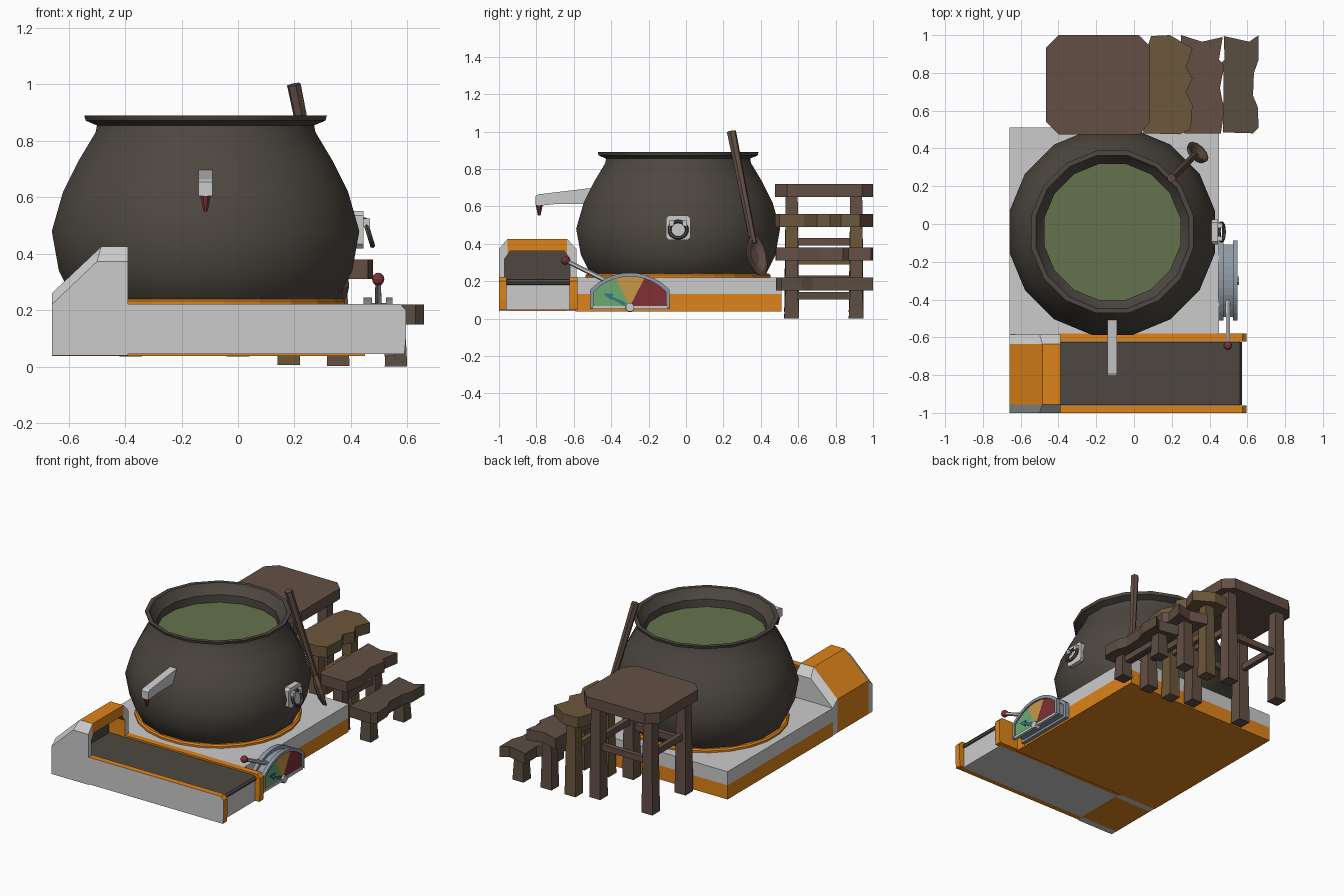
import bpy, bmesh
from math import pi, cos, sin, radians
from mathutils import Vector

if "Cube" in bpy.data.objects:
    bpy.data.objects.remove(bpy.data.objects["Cube"])


def mat(name, *c):
    m = bpy.data.materials.new(name)
    m.diffuse_color = (*c, 1)
    m.use_nodes = True
    m.node_tree.nodes["Principled BSDF"].inputs["Base Color"].default_value = m.diffuse_color
    return m


IRON = mat("iron", .075, .064, .052)
ORANGE = mat("orange", .73, .23, .01)
WOOD = mat("wood", .125, .078, .06)
WOOD2 = mat("wood_light", .15, .095, .045)
WOOD3 = mat("wood_dark", .105, .075, .053)
SOUP = mat("soup", .13, .17, .075)
RED = mat("red", .21, .03, .035)
GREEN = mat("green", .15, .4, .17)
YELLOW = mat("yellow", .58, .32, .06)
TEAL = mat("teal", .03, .2, .25)
STEEL = mat("steel", .27, .32, .37)


def loft(name, rings, *mats, pick=None, smooth=False):
    """Join equal rings of points with quads and cap both ends."""
    bm = bmesh.new()
    vs = [[bm.verts.new(p) for p in r] for r in rings]
    n = len(vs[0])
    for a, b in zip(vs, vs[1:]):
        for i in range(n):
            bm.faces.new((a[i], a[(i + 1) % n], b[(i + 1) % n], b[i]))
    bm.faces.new(vs[0])
    bm.faces.new(vs[-1])
    bmesh.ops.recalc_face_normals(bm, faces=bm.faces)
    if pick:
        for f in bm.faces:
            f.material_index = pick(f)
    me = bpy.data.meshes.new(name)
    bm.to_mesh(me)
    bm.free()
    for m in mats:
        me.materials.append(m)
    ob = bpy.data.objects.new(name, me)
    bpy.context.collection.objects.link(ob)
    if smooth:
        activate(ob)
        bpy.ops.object.shade_smooth_by_angle(angle=radians(32))
    return ob


def activate(ob):
    bpy.ops.object.select_all(action='DESELECT')
    ob.select_set(True)
    bpy.context.view_layer.objects.active = ob


def prism(name, pts, axis, a, b, *mats, pick=None):
    def put(p, t):
        q = list(p)
        q.insert(axis, t)
        return q
    return loft(name, [[put(p, t) for p in pts] for t in (a, b)], *mats, pick=pick)


def box(name, x0, x1, y0, y1, z0, z1, *mats):
    return prism(name, [(x0, y0), (x1, y0), (x1, y1), (x0, y1)], 2, z0, z1, *mats)


def circle(x, y, z, r, n):
    r /= cos(pi / n)
    return [(x + r * cos((2 * i + 1) * pi / n), y + r * sin((2 * i + 1) * pi / n), z) for i in range(n)]


def rod(name, p, q, r0, r1, n, *mats):
    p, q = Vector(p), Vector(q)
    rot = (q - p).to_track_quat('Z', 'Y')
    return loft(name, [[c + rot @ Vector(v) for v in circle(0, 0, 0, r, n)]
                       for c, r in ((p, r0), (q, r1))], *mats)


# Cauldron, soup and base ring
CX, CY = -.115, -.042
profile = [(.42, .2), (.47, .24), (.52, .34), (.545, .48), (.505, .62), (.45, .73), (.39, .83), (.385, .855),
           (.425, .872), (.43, .89), (.405, .89), (.395, .87), (.36, .83), (.36, .76)]
loft("cauldron", [circle(CX, CY, z, r, 16) for r, z in profile], IRON, smooth=True)
loft("soup", [circle(CX, CY, z, .365, 16) for z in (.765, .78)], SOUP)
loft("cauldron_ring", [circle(CX, CY, z, r, 24) for r, z in ((.495, .21), (.495, .232), (.485, .24))], ORANGE)

# Platform
box("platform_bottom", -.66, .45, -.59, .51, .037, .13, ORANGE)
box("platform_top", -.66, .45, -.59, .51, .13, .22)

# Conveyor
rail = [(-.4, .045), (.59, .045), (.595, .1), (.595, .2), (.575, .222), (-.4, .222)]
prism("front_rail", rail, 1, -1, -.96, ORANGE, None, pick=lambda f: int(f.normal.y < -.9))
prism("back_rail", rail, 1, -.622, -.58, ORANGE)
box("conveyor_body", -.42, .56, -.965, -.615, .045, .18)
prism("belt", [(-.5, .175), (.55, .175), (.567, .182), (.572, .195), (.562, .208), (.545, .212), (-.5, .212)],
      1, -.958, -.624, IRON)

# Conveyor hood with an opening for the belt
full = [(-.66, .04), (-.66, .26), (-.485, .425), (-.39, .425), (-.39, .04)]
low = [(-.66, .04), (-.66, .22), (-.5, .372), (-.39, .372), (-.39, .04)]
hood = loft("hood", [[(x, y, z) for x, z in s] for y, s in
                     ((-1, low), (-.955, full), (-.635, full), (-.585, low))],
            ORANGE, None, pick=lambda f: int(abs(f.calc_center_median().y + .795) > .1))
cut = prism("hood_cutter", [(-.97, .1), (-.62, .1), (-.62, .32), (-.65, .36), (-.94, .36), (-.97, .32)],
            0, -.52, -.3, IRON)
mod = hood.modifiers.new("opening", 'BOOLEAN')
mod.operation, mod.object, mod.solver = 'DIFFERENCE', cut, 'EXACT'
activate(hood)
bpy.ops.object.modifier_apply(modifier="opening")
bpy.data.objects.remove(cut)
prism("hood_back_panel", [(-.97, .1), (-.62, .1), (-.62, .32), (-.65, .36), (-.94, .36), (-.97, .32)],
      0, -.52, -.505, IRON)

# Spout
prism("spout", [(-.45, .705), (-.53, .695), (-.79, .664), (-.805, .655), (-.805, .605), (-.765, .605),
                (-.7, .612), (-.45, .612)], 0, -.14, -.09)
rod("spout_nozzle", (-.115, -.785, .61), (-.115, -.785, .55), .019, .007, 8, RED)

# Ring handle on the side of the pot
Y, Z, w, c = -.042, .485, .066, .05
prism("handle_plate", [(Y - w, Z - c), (Y - c, Z - w), (Y + c, Z - w), (Y + w, Z - c),
                       (Y + w, Z + c), (Y + c, Z + w), (Y - c, Z + w), (Y - w, Z + c)], 0, .39, .445)
bpy.ops.mesh.primitive_torus_add(major_segments=14, minor_segments=6, major_radius=.047, minor_radius=.01,
                                 location=(.463, Y, .475), rotation=(0, radians(73), 0))
bpy.context.object.name = "handle_ring"
bpy.context.object.data.materials.append(IRON)
for s in (-1, 1):
    box("handle_peg", .44, .468, Y + s * .035 - .012, Y + s * .035 + .012, .495, .525)

# Gauge
GY = -.3


def arch(hw, zb, zs, zt, n=10):
    r = (hw * hw + (zt - zs) ** 2) / (2 * (zt - zs))
    arc = []
    for i in range(n + 1):
        y = -hw + 2 * hw * i / n
        arc.append((GY + y, zt - r + (r * r - y * y) ** .5))
    return [(GY - hw, zb)] + arc + [(GY + hw, zb)]


outer, inner = arch(.212, .05, .155, .245), arch(.192, .065, .145, .225)
prism("gauge_back", outer, 0, .445, .475, STEEL)
prism("gauge_core", inner, 0, .47, .53, STEEL)
prism("gauge_rim", outer + inner[::-1], 0, .525, .548, STEEL)
box("gauge_sill", .525, .545, GY - .2, GY + .2, .05, .067)
pivot = (GY, .065)
for name, pts, m in (("gauge_green", inner[:5], GREEN), ("gauge_yellow", inner[4:9], YELLOW),
                     ("gauge_red", inner[8:], RED)):
    prism(name, [pivot] + pts, 0, .528, .538, m)
prism("gauge_arrow", [(-.33, .068), (-.4, .106), (-.397, .094), (-.445, .135), (-.388, .132),
                      (-.396, .118), (-.32, .085)], 0, .536, .545, TEAL)
rod("gauge_pivot", (.52, GY, .06), (.555, GY, .06), .024, .022, 8)
rod("lever", (.497, -.38, .18), (.497, -.635, .305), .012, .01, 6)
bpy.ops.mesh.primitive_uv_sphere_add(segments=10, ring_count=6, radius=.023, location=(.497, -.645, .31))
bpy.context.object.name = "lever_knob"
bpy.context.object.data.materials.append(RED)

# Wooden spoon leaning on the rim
top, mid = Vector((.198, .243, 1.0)), Vector((.333, .375, .335))
rod("spoon_handle", top, mid.lerp(top, .1), .022, .016, 6, WOOD)
v = (top - mid).normalized()
u = v.cross(Vector((1, 1, 0))).normalized()
n = u.cross(v).normalized()
if n.x < 0:
    n = -n
loft("spoon_bowl", [[mid + u * (.068 * s * cos(i * pi / 6)) + v * (.115 * s * sin(i * pi / 6)) + n * d
                     for i in range(12)] for s, d in ((.45, -.025), (.9, -.01), (1, .012), (.8, .012), (.4, -.006))],
     WOOD)

# Stool and three steps: outline, top height, leg x positions, leg bottom
steps = [
    ("stool", [(-.465, .54), (-.4, .475), (.03, .475), (.085, .54), (.085, .94), (.025, 1), (-.4, 1), (-.465, .935)],
     .72, (-.38, 0), .035, WOOD),
    ("high_step", [(.05, .48), (.24, .475), (.3, .5), (.31, .63), (.275, .7), (.31, .77), (.275, .83), (.31, .93),
                   (.19, 1), (.09, .995), (.06, .9)], .56, (.18,), .005, WOOD2),
    ("middle_step", [(.25, .5), (.27, .478), (.46, .48), (.478, .6), (.455, .72), (.478, .84), (.45, .87),
                     (.47, .99), (.36, .965), (.25, 1)], .38, (.355,), .003, WOOD),
    ("low_step", [(.47, .485), (.63, .48), (.66, .51), (.655, .62), (.63, .68), (.635, .8), (.66, .87), (.66, 1),
                  (.61, .965), (.475, .995), (.48, .87), (.45, .84), (.475, .8)], .22, (.56,), 0, WOOD3),
]
for name, pts, z, xs, z0, m in steps:
    prism(name + "_seat", pts, 2, z - .07, z, m)
    h = z0 + (z - z0) * .55
    for x in xs:
        for y in (.565, .91):
            rod(name + "_leg", (x, y, z0), (x, y, z - .06), .04, .032, 4, m)
        box(name + "_stretcher", x - .016, x + .016, .565, .91, h - .02, h + .02, m)
    if len(xs) == 2:
        for y in (.565, .91):
            box(name + "_side_stretcher", xs[0], xs[1], y - .016, y + .016, h - .06, h - .02, m)
